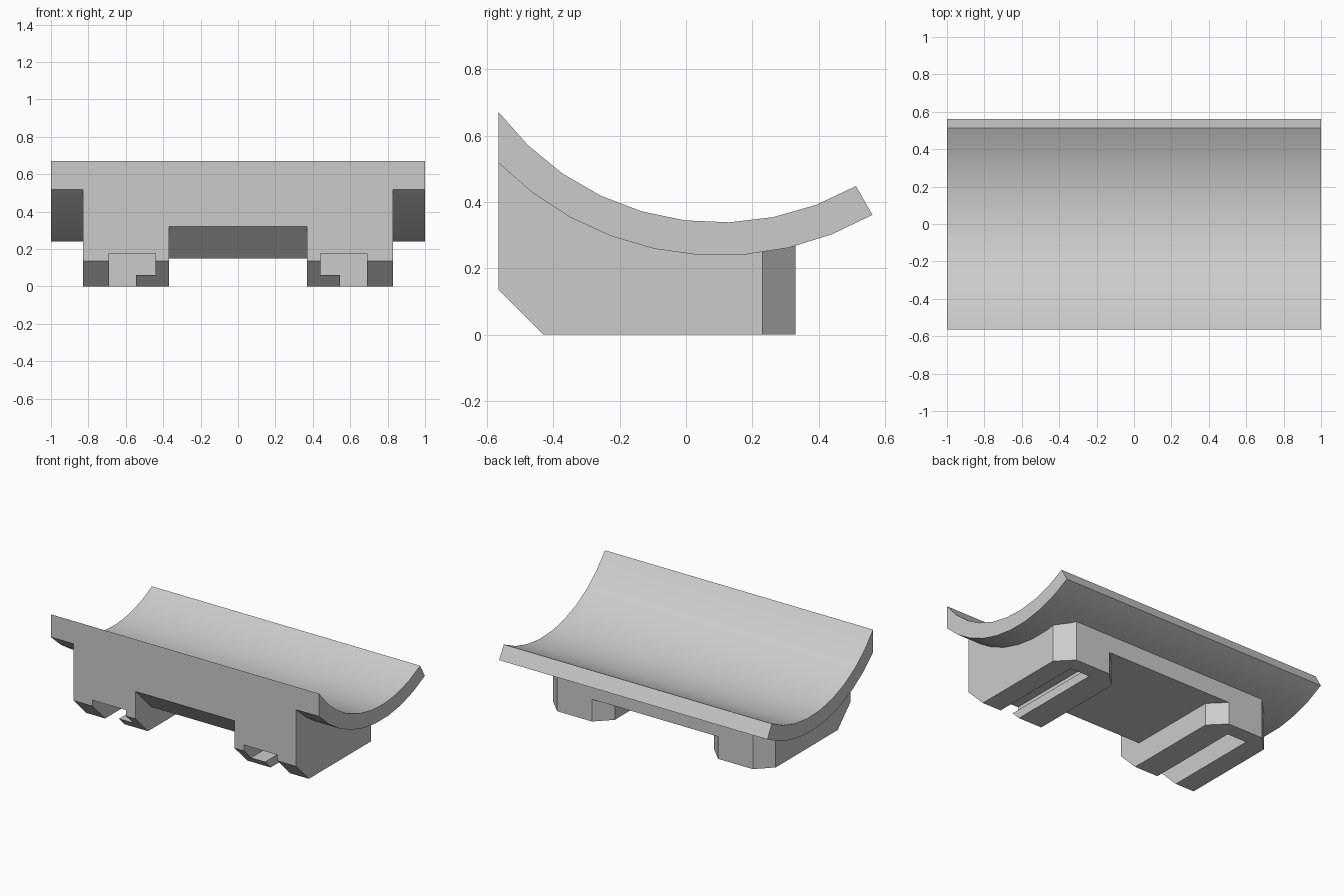
import bpy
import bmesh
from math import sin, cos, radians
from mathutils import Vector

if "Cube" in bpy.data.objects:
    bpy.data.objects.remove(bpy.data.objects["Cube"], do_unlink=True)

# Plain grey material
grey = bpy.data.materials.new("plain_grey")
grey.use_nodes = True
colour = (0.6, 0.6, 0.6, 1)
grey.diffuse_color = colour
grey.node_tree.nodes["Principled BSDF"].inputs["Base Color"].default_value = colour

FRONT, BACK = -0.565, 0.33
CENTRE_Y, CENTRE_Z = 0.1, 1.168


def prism(name, outline, axis, start, end):
    """Extrude a 2D outline along the x, y or z axis."""
    place = {
        "x": lambda a, b: Vector((start, a, b)),
        "y": lambda a, b: Vector((a, start, b)),
        "z": lambda a, b: Vector((a, b, start)),
    }[axis]
    step = Vector([end - start if axis == k else 0 for k in "xyz"])
    bm = bmesh.new()
    face = bm.faces.new([bm.verts.new(place(a, b)) for a, b in outline])
    new = bmesh.ops.extrude_face_region(bm, geom=[face])["geom"]
    bmesh.ops.translate(bm, vec=step, verts=[v for v in new if isinstance(v, bmesh.types.BMVert)])
    bmesh.ops.recalc_face_normals(bm, faces=bm.faces)
    mesh = bpy.data.meshes.new(name)
    bm.to_mesh(mesh)
    bm.free()
    mesh.materials.append(grey)
    obj = bpy.data.objects.new(name, mesh)
    bpy.context.collection.objects.link(obj)
    return obj


def arc(radius, first, last, steps=9):
    """Points of a circular arc in the yz plane, angles from straight down."""
    angles = [radians(first + (last - first) * i / steps) for i in range(steps + 1)]
    return [(CENTRE_Y + radius * sin(t), CENTRE_Z - radius * cos(t)) for t in angles]


# Curved trough, cut upright along its front edge
inner = arc(0.83, -53.2, 29.8)
outer = arc(0.93, -45.6, 29.8)
inner[0] = (FRONT, inner[0][1])
outer[0] = (FRONT, outer[0][1])
trough = prism("trough", inner + outer[::-1], "x", -1, 1)

# Base block that follows the underside of the trough
under = [p for p in outer if p[0] < BACK]
after = outer[len(under)]
t = (BACK - under[-1][0]) / (after[0] - under[-1][0])
corner = (BACK, under[-1][1] + t * (after[1] - under[-1][1]))
profile = under + [corner, (BACK, 0), (-0.43, 0), (FRONT, 0.135)]
base = prism("base", profile, "x", -0.83, 0.83)

# Gap between the two feet, with a sloped front edge
gap = [(-0.7, -0.1), (0.5, -0.1), (0.5, 0.15), (-0.395, 0.15), (-0.7, 0.455)]
cutters = [prism("gap_cutter", gap, "x", -0.37, 0.37)]

# Bevelled rear corners and hooked slots, the same on both sides
inner_corner = [(0.36, 0.22), (0.64, 0.5), (0.36, 0.5)]
outer_corner = [(0.93, 0.13), (0.93, 0.5), (0.56, 0.5)]
slot = [(0.545, -0.1), (0.69, -0.1), (0.69, 0.175),
        (0.44, 0.175), (0.44, 0.06), (0.545, 0.06)]
for side in (-1, 1):
    for name, shape, axis, start, end in (
        ("inner_corner_cutter", inner_corner, "z", -0.1, 0.15),
        ("outer_corner_cutter", outer_corner, "z", -0.1, 1),
        ("slot_cutter", slot, "y", -0.7, 0.23),
    ):
        cutters.append(prism(name, [(side * a, b) for a, b in shape], axis, start, end))

for cutter in cutters:
    cut = base.modifiers.new(cutter.name, "BOOLEAN")
    cut.operation = "DIFFERENCE"
    cut.solver = "EXACT"
    cut.object = cutter
    cutter.hide_render = True

# Apply the cuts and remove the cutters
bpy.context.view_layer.update()
graph = bpy.context.evaluated_depsgraph_get()
carved = bpy.data.meshes.new_from_object(base.evaluated_get(graph))
base.modifiers.clear()
base.data = carved
for cutter in cutters:
    bpy.data.objects.remove(cutter, do_unlink=True)

# Smooth the curve, keep the corners sharp
for obj in bpy.context.selected_objects:
    obj.select_set(False)
for obj in (trough, base):
    obj.select_set(True)
bpy.context.view_layer.objects.active = trough
bpy.ops.object.shade_smooth_by_angle(angle=radians(30))
